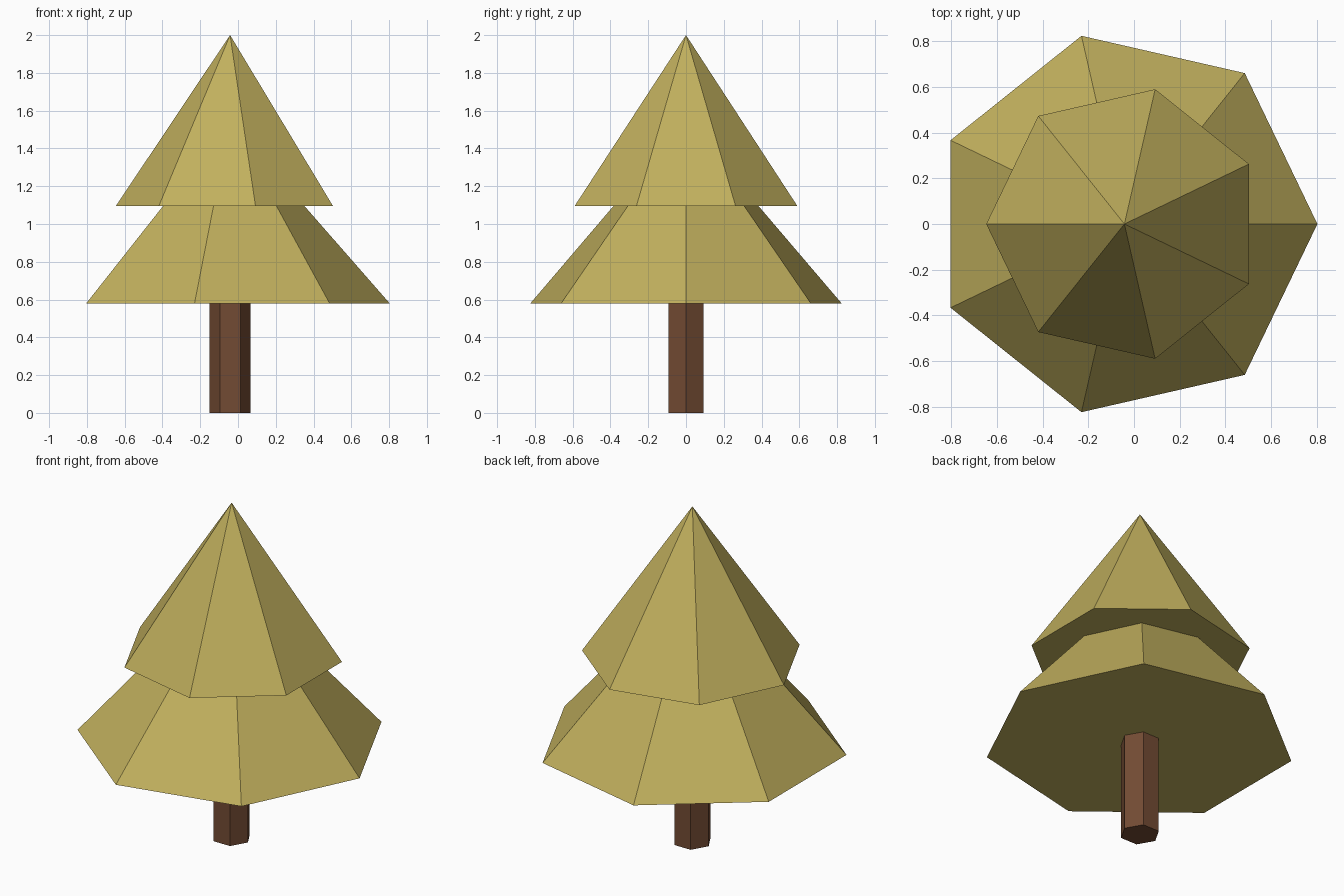
import bpy
import bmesh
from math import cos, sin, pi, tau

cube = bpy.data.objects.get("Cube")
if cube:
    bpy.data.objects.remove(cube, do_unlink=True)

AXIS_X = -0.042  # the tree stands slightly off centre so its bounds are centred


def make_material(name, color):
    mat = bpy.data.materials.new(name)
    mat.use_nodes = True
    mat.diffuse_color = color
    mat.node_tree.nodes["Principled BSDF"].inputs["Base Color"].default_value = color
    return mat


def ring(bm, sides, radius, z, start):
    angles = [start + tau * i / sides for i in range(sides)]
    return [bm.verts.new((radius * cos(a), radius * sin(a), z)) for a in angles]


def tapered_part(name, mat, sides, radius, bottom, top, start=0.0, pointed=True):
    """Closed flat-shaded cone (pointed) or prism around the tree axis."""
    bm = bmesh.new()
    low = ring(bm, sides, radius, bottom, start)
    bm.faces.new(low[::-1])
    if pointed:
        high = [bm.verts.new((0, 0, top))] * sides
    else:
        high = ring(bm, sides, radius, top, start)
        bm.faces.new(high)
    for i in range(sides):
        j = (i + 1) % sides
        corners = [low[i], low[j], high[j]]
        bm.faces.new(corners if pointed else corners + [high[i]])
    mesh = bpy.data.meshes.new(name)
    bm.to_mesh(mesh)
    bm.free()
    mesh.materials.append(mat)
    obj = bpy.data.objects.new(name, mesh)
    obj.location.x = AXIS_X
    bpy.context.collection.objects.link(obj)
    return obj


foliage = make_material("olive foliage", (0.53, 0.43, 0.11, 1))
bark = make_material("brown bark", (0.17, 0.07, 0.033, 1))

# Hexagonal trunk
tapered_part("trunk", bark, 6, 0.108, 0.0, 0.6, pointed=False)
# Two seven-sided foliage tiers, pointing opposite ways
tapered_part("lower_foliage", foliage, 7, 0.845, 0.58, 1.545)
tapered_part("upper_foliage", foliage, 7, 0.605, 1.095, 2.0, start=pi)
